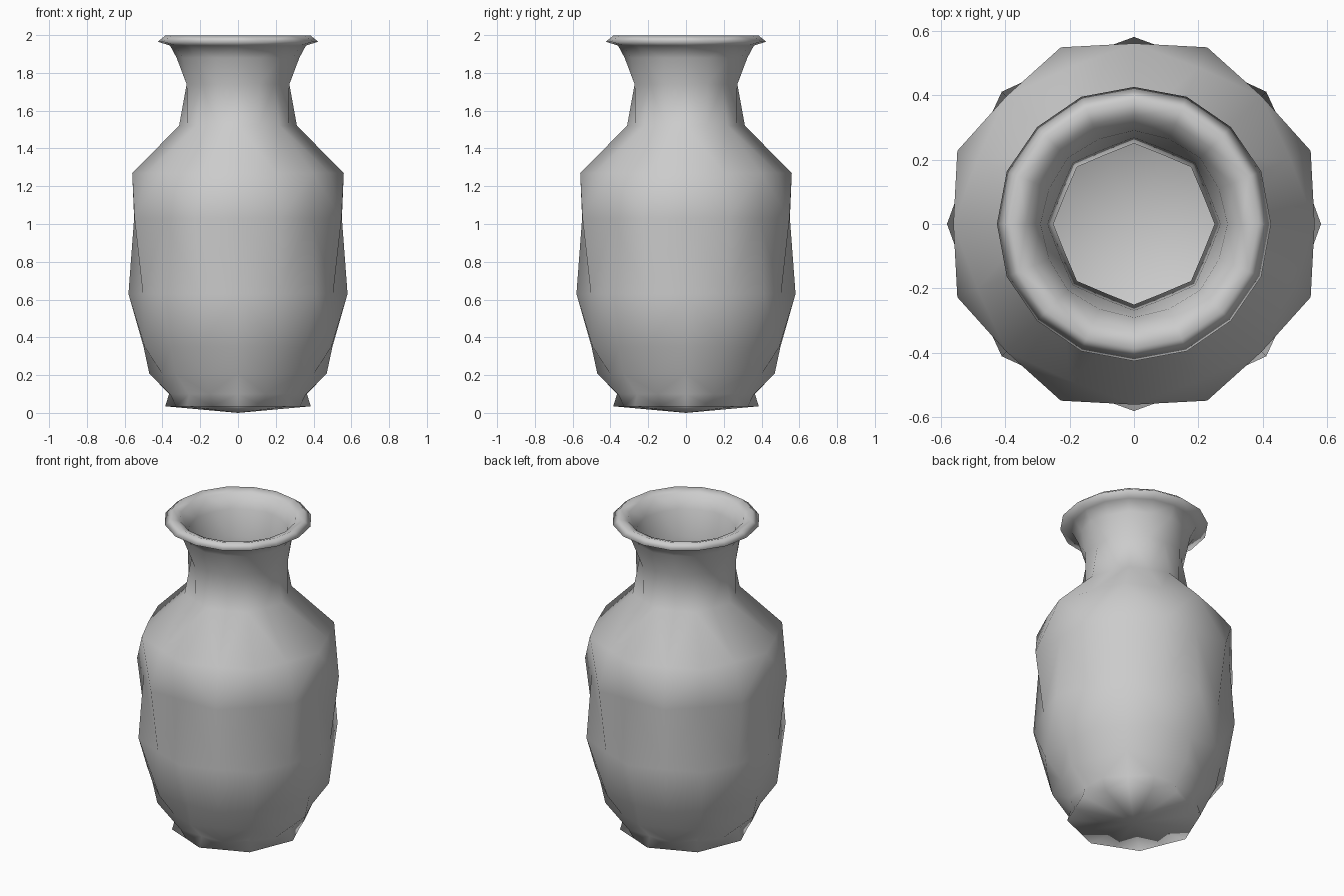
import bpy, bmesh, math

if "Cube" in bpy.data.objects:
    bpy.data.objects.remove(bpy.data.objects["Cube"])

# Profile rows: (height, radius on even spokes, radius on odd spokes)
OUTER = [
    (0.035, 0.385, 0.355), (0.10, 0.365, 0.39), (0.21, 0.47, 0.437),
    (0.35, 0.50, 0.535), (0.63, 0.58, 0.545), (1.03, 0.55, 0.593),
    (1.27, 0.56, 0.525), (1.52, 0.312, 0.29), (1.74, 0.272, 0.294),
    (1.88, 0.325, 0.315), (1.945, 0.36, 0.36), (1.965, 0.425, 0.427),
    (1.997, 0.385, 0.385),
]
INNER = [
    (1.98, 0.335, 0.335), (1.90, 0.29, 0.285), (1.74, 0.268, 0.25),
    (1.54, 0.25, 0.232), (1.25, 0.49, 0.46), (1.03, 0.505, 0.54),
    (0.63, 0.53, 0.495), (0.35, 0.45, 0.48), (0.21, 0.41, 0.38),
    (0.10, 0.30, 0.28),
]
SIDES = 16


def lathe(name, rows, bottom_z, floor_z):
    bm = bmesh.new()
    rings = []
    for z, even, odd in rows:
        ring = []
        for i in range(SIDES):
            a = 2 * math.pi * i / SIDES
            r = odd if i % 2 else even
            ring.append(bm.verts.new((r * math.cos(a), r * math.sin(a), z)))
        rings.append(ring)
    # Walls, with diagonals mirrored on alternate spokes
    for low, high in zip(rings, rings[1:]):
        for i in range(SIDES):
            j = (i + 1) % SIDES
            if i % 2:
                bm.faces.new((low[i], low[j], high[j]))
                bm.faces.new((low[i], high[j], high[i]))
            else:
                bm.faces.new((low[i], low[j], high[i]))
                bm.faces.new((low[j], high[j], high[i]))
    # Shallow cone underside and inside floor
    foot = bm.verts.new((0, 0, bottom_z))
    floor = bm.verts.new((0, 0, floor_z))
    for i in range(SIDES):
        j = (i + 1) % SIDES
        bm.faces.new((foot, rings[0][j], rings[0][i]))
        bm.faces.new((floor, rings[-1][i], rings[-1][j]))
    bmesh.ops.recalc_face_normals(bm, faces=bm.faces)
    for f in bm.faces:
        f.smooth = True
    mesh = bpy.data.meshes.new(name)
    bm.to_mesh(mesh)
    bm.free()
    obj = bpy.data.objects.new(name, mesh)
    bpy.context.collection.objects.link(obj)
    return obj


# Hollow vase: foot, body, neck, rolled lip and inner wall in one lathe
lathe("vase", OUTER + INNER, 0.0, 0.08)
